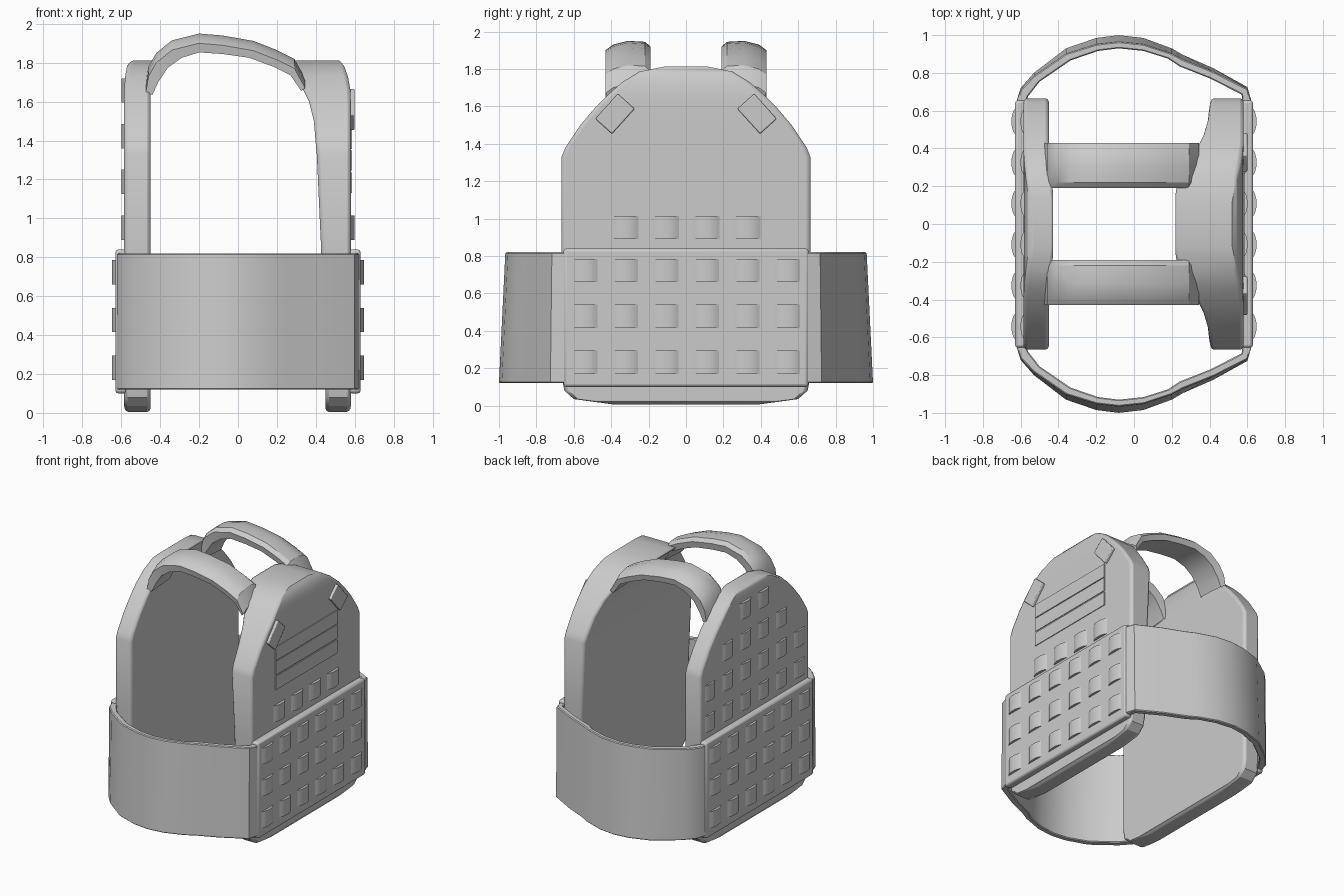
import bpy, bmesh, math
from mathutils import Matrix, Vector

if "Cube" in bpy.data.objects:
    bpy.data.objects.remove(bpy.data.objects["Cube"])


def finish(bm, name, bevel=0.0, segs=2, limit=40):
    bmesh.ops.remove_doubles(bm, verts=bm.verts, dist=1e-5)
    bmesh.ops.recalc_face_normals(bm, faces=bm.faces)
    me = bpy.data.meshes.new(name)
    bm.to_mesh(me)
    bm.free()
    ob = bpy.data.objects.new(name, me)
    bpy.context.collection.objects.link(ob)
    if bevel:
        m = ob.modifiers.new("bevel", 'BEVEL')
        m.width, m.segments = bevel, segs
        m.limit_method, m.angle_limit = 'ANGLE', math.radians(limit)
    bpy.ops.object.select_all(action='DESELECT')
    bpy.context.view_layer.objects.active = ob
    ob.select_set(True)
    bpy.ops.object.shade_smooth_by_angle(angle=math.radians(30))
    return ob


def loft(bm, rings):
    """Skin a list of closed cross-sections and cap both ends."""
    vs = [[bm.verts.new(p) for p in r] for r in rings]
    n = len(vs[0])
    for a, b in zip(vs, vs[1:]):
        for i in range(n):
            j = (i + 1) % n
            bm.faces.new((a[i], a[j], b[j], b[i]))
    bm.faces.new(vs[0])
    bm.faces.new(vs[-1][::-1])


def box(bm, center, size, rot_x=0.0):
    mat = (Matrix.Translation(center) @ Matrix.Rotation(rot_x, 4, 'X')
           @ Matrix.Diagonal((*size, 1)))
    bmesh.ops.create_cube(bm, size=1, matrix=mat)


# Plate bags: height, half width, right outer/inner x, left outer/inner x
STATIONS = [
    (0.005, 0.38, 0.575, 0.45, 0.58, 0.45),
    (0.035, 0.60, 0.58, 0.45, 0.585, 0.45),
    (0.08, 0.65, 0.58, 0.45, 0.585, 0.45),
    (0.15, 0.665, 0.58, 0.448, 0.585, 0.45),
    (0.85, 0.665, 0.58, 0.427, 0.585, 0.45),
    (1.33, 0.665, 0.58, 0.405, 0.585, 0.45),
    (1.38, 0.645, 0.58, 0.40, 0.585, 0.45),
    (1.50, 0.565, 0.58, 0.39, 0.585, 0.45),
    (1.60, 0.48, 0.58, 0.365, 0.585, 0.45),
    (1.66, 0.42, 0.578, 0.335, 0.585, 0.45),
    (1.73, 0.34, 0.565, 0.285, 0.58, 0.448),
    (1.785, 0.25, 0.545, 0.23, 0.57, 0.435),
    (1.812, 0.12, 0.52, 0.21, 0.55, 0.42),
]


def plate_bag(name, sign, o, i):
    bm = bmesh.new()
    loft(bm, [[(sign * s[o], -s[1], s[0]), (sign * s[o], s[1], s[0]),
               (sign * s[i], s[1], s[0]), (sign * s[i], -s[1], s[0])]
              for s in STATIONS])
    finish(bm, name, 0.018, 2, 50)


plate_bag("right_plate_bag", 1, 2, 3)
plate_bag("left_plate_bag", -1, 4, 5)


# Webbing loops: shallow arches standing off a panel
def webbing(bm, sign, base, z0, columns, height=0.125):
    for c in range(columns):
        y = (c - (columns - 1) / 2) * 0.217
        arch = [(-0.075, -0.004), (-0.05, 0.011), (-0.02, 0.018),
                (0.02, 0.018), (0.05, 0.011), (0.075, -0.004)]
        loft(bm, [[(sign * (base + h), y + d, z) for d, h in arch]
                  for z in (z0, z0 + height)])


for side, sign in (("right", 1), ("left", -1)):
    # Lower flap
    bm = bmesh.new()
    box(bm, (sign * 0.60, 0, 0.47), (0.06, 1.31, 0.74))
    finish(bm, side + "_lower_flap", 0.015)
    # Webbing rows on flap and bag
    bm = bmesh.new()
    for z in (0.17, 0.415, 0.66):
        webbing(bm, sign, 0.63, z, 6)
    rows = [(0.89, 4)] if sign > 0 else [(0.89, 6), (1.125, 6), (1.36, 4), (1.595, 2)]
    for z, n in rows:
        webbing(bm, sign, 0.582, z, n)
    finish(bm, side + "_webbing")

# Fastening strips and shoulder tabs on the right bag
bm = bmesh.new()
for z in (1.183, 1.298, 1.409):
    box(bm, (0.581, 0, z), (0.010, 0.75, 0.104))
finish(bm, "patch_strips")
bm = bmesh.new()
for s in (1, -1):
    box(bm, (0.585, s * 0.38, 1.56), (0.03, 0.18, 0.12), -s * math.radians(48))
finish(bm, "shoulder_tabs", 0.006)

# Side bands: outer and inner (x, y) of the curve seen from above
BAND = [
    ((-0.625, 0.64), (-0.575, 0.64)), ((-0.60, 0.72), (-0.56, 0.68)),
    ((-0.53, 0.80), (-0.50, 0.765)), ((-0.36, 0.93), (-0.335, 0.89)),
    ((-0.20, 0.985), (-0.19, 0.945)), ((-0.08, 1.00), (-0.08, 0.96)),
    ((0.05, 0.985), (0.05, 0.945)), ((0.20, 0.93), (0.18, 0.90)),
    ((0.26, 0.895), (0.24, 0.855)), ((0.42, 0.825), (0.40, 0.785)),
    ((0.60, 0.725), (0.57, 0.69)), ((0.625, 0.64), (0.575, 0.64)),
]
for name, s in (("front_side_band", -1), ("rear_side_band", 1)):
    bm = bmesh.new()
    lean = lambda y: 0.64 + (y - 0.64) * 0.905
    loft(bm, [[(o[0], s * o[1], 0.12), (o[0], s * lean(o[1]), 0.82),
               (i[0], s * lean(i[1]), 0.82), (i[0], s * i[1], 0.12)]
              for o, i in BAND])
    finish(bm, name, 0.006, 1, 50)

# Shoulder straps: upper and lower (x, z) of the arch
ARCH = [
    ((-0.475, 1.69), (-0.44, 1.65)), ((-0.46, 1.78), (-0.41, 1.715)),
    ((-0.42, 1.85), (-0.36, 1.79)), ((-0.34, 1.915), (-0.29, 1.84)),
    ((-0.20, 1.95), (-0.20, 1.868)), ((-0.08, 1.94), (-0.08, 1.86)),
    ((0.08, 1.912), (0.06, 1.84)), ((0.20, 1.865), (0.18, 1.795)),
    ((0.29, 1.82), (0.27, 1.75)), ((0.345, 1.72), (0.325, 1.67)),
]
CROWN = [(0.19, -0.03), (0.22, -0.005), (0.31, 0.0), (0.39, -0.02), (0.43, -0.05)]
for name, s in (("front_shoulder_strap", -1), ("rear_shoulder_strap", 1)):
    bm = bmesh.new()
    loft(bm, [[(u[0], s * y, u[1] + d) for y, d in CROWN] +
              [(l[0], s * 0.42, l[1] - 0.015), (l[0], s * 0.20, l[1])]
              for u, l in ARCH])
    finish(bm, name)
